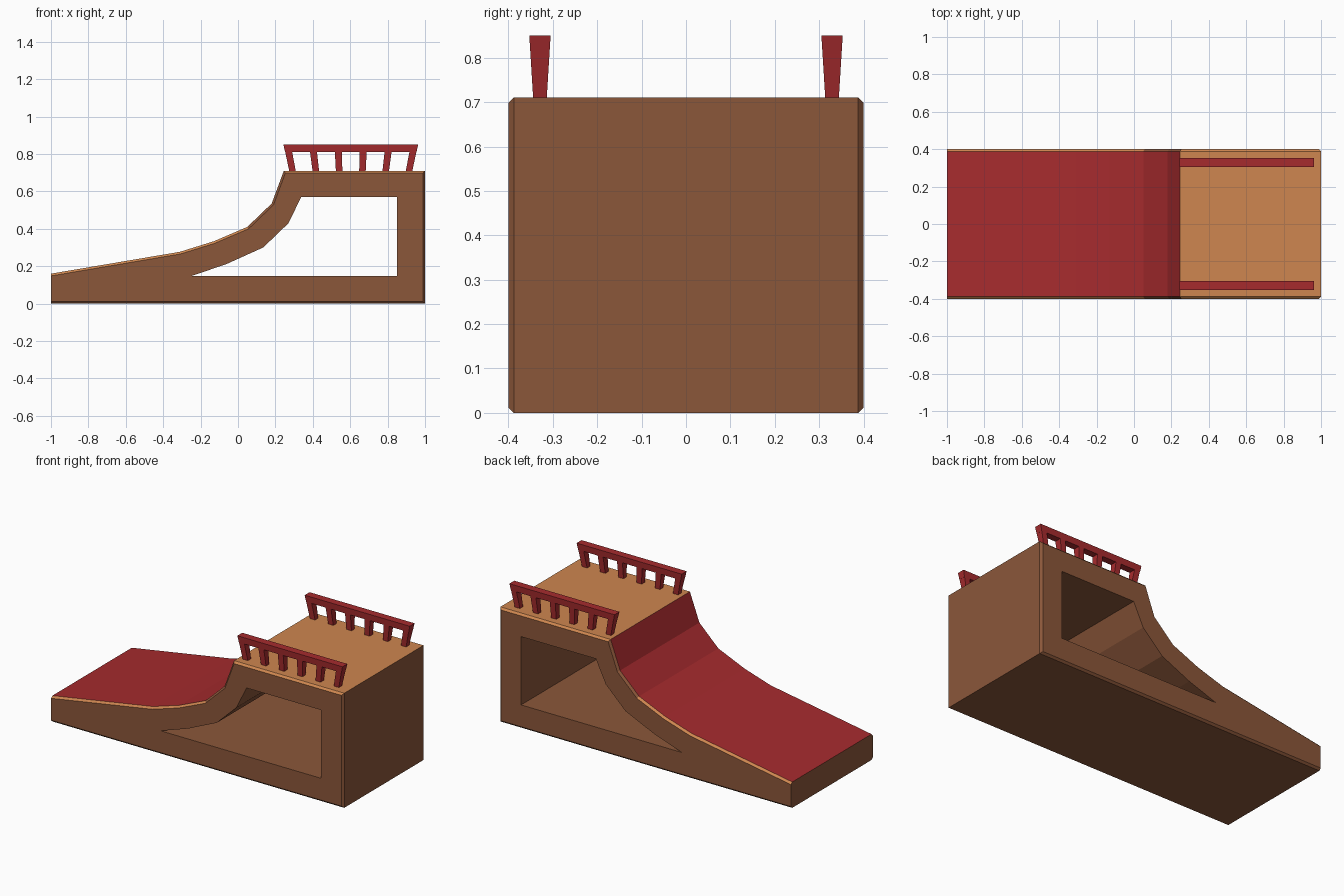
import bpy, bmesh

if "Cube" in bpy.data.objects:
    bpy.data.objects.remove(bpy.data.objects["Cube"])


def material(name, rgb):
    m = bpy.data.materials.new(name)
    m.diffuse_color = (*rgb, 1)
    m.use_nodes = True
    m.node_tree.nodes["Principled BSDF"].inputs["Base Color"].default_value = m.diffuse_color
    return m


BROWN = material("brown wood", (0.26, 0.095, 0.042))
TAN = material("tan wood", (0.62, 0.24, 0.08))
RED = material("red paint", (0.38, 0.024, 0.027))


def make_object(name, bm, mats):
    bmesh.ops.recalc_face_normals(bm, faces=bm.faces)
    me = bpy.data.meshes.new(name)
    bm.to_mesh(me)
    bm.free()
    for m in mats:
        me.materials.append(m)
    ob = bpy.data.objects.new(name, me)
    bpy.context.collection.objects.link(ob)
    return ob


def prism(points, half):
    """Extrude an x-z outline from y = -half to y = half."""
    bm = bmesh.new()
    face = bm.faces.new([bm.verts.new((x, -half, z)) for x, z in points])
    ext = bmesh.ops.extrude_face_region(bm, geom=[face])
    for v in ext["geom"]:
        if isinstance(v, bmesh.types.BMVert):
            v.co.y = half
    bmesh.ops.recalc_face_normals(bm, faces=bm.faces)
    return bm


# Ramp body: side outline with chamfered rims (left end stays sharp)
OUTER = [(-1, 0), (1, 0), (1, 0.71), (0.245, 0.71), (0.18, 0.535),
         (0.05, 0.41), (-0.13, 0.333), (-0.31, 0.277), (-1, 0.16)]
bm = prism(OUTER, 0.4)
rim = [e for e in bm.edges
       if abs(e.verts[0].co.y - e.verts[1].co.y) < 1e-4
       and not all(v.co.x < -0.99 for v in e.verts)]
bmesh.ops.bevel(bm, geom=rim, offset=0.012, segments=1, affect='EDGES')
bmesh.ops.recalc_face_normals(bm, faces=bm.faces)
bm.normal_update()

# Colour rule: red riding surface, tan deck and trim, brown elsewhere
for f in bm.faces:
    c, n = f.calc_center_median(), f.normal
    if n.z > 0.2:
        flat = abs(n.y) < 0.2
        if c.x > 0.24:
            f.material_index = 1
        elif flat:
            f.material_index = 2
        elif c.x < 0.05:
            f.material_index = 1
body = make_object("ramp_body", bm, [BROWN, TAN, RED])

# Opening through the body
HOLE = [(-0.25, 0.147), (0.85, 0.147), (0.85, 0.57), (0.338, 0.57),
        (0.27, 0.43), (0.135, 0.30), (-0.06, 0.212)]
cutter = make_object("opening_cutter", prism(HOLE, 0.6), [BROWN])
cutter.hide_render = True
mod = body.modifiers.new("opening", 'BOOLEAN')
mod.operation = 'DIFFERENCE'
mod.solver = 'EXACT'
mod.object = cutter
bpy.context.view_layer.objects.active = body
body.select_set(True)
bpy.ops.object.modifier_apply(modifier=mod.name)
bpy.data.objects.remove(cutter)


def add_box(bm, x, hx, z0, z1, hy):
    for v in bmesh.ops.create_cube(bm, size=2)["verts"]:
        v.co = (x + v.co.x * hx, v.co.y * hy, z0 if v.co.z < 0 else z1)


# Railings: top bar and six posts, narrowing toward the deck
for name, y in (("front_railing", -0.329), ("back_railing", 0.329)):
    bm = bmesh.new()
    add_box(bm, 0, 0.36, 0.81, 0.85, 0.024)
    for i in range(6):
        add_box(bm, -0.34 + i * 0.136, 0.019, 0.71, 0.81, 0.024)
    for v in bm.verts:
        t = (0.85 - v.co.z) / 0.14
        v.co.x = 0.603 + v.co.x * (1 - 0.083 * t)
        v.co.y = y + v.co.y * (1 - 0.36 * t)
    make_object(name, bm, [RED])
